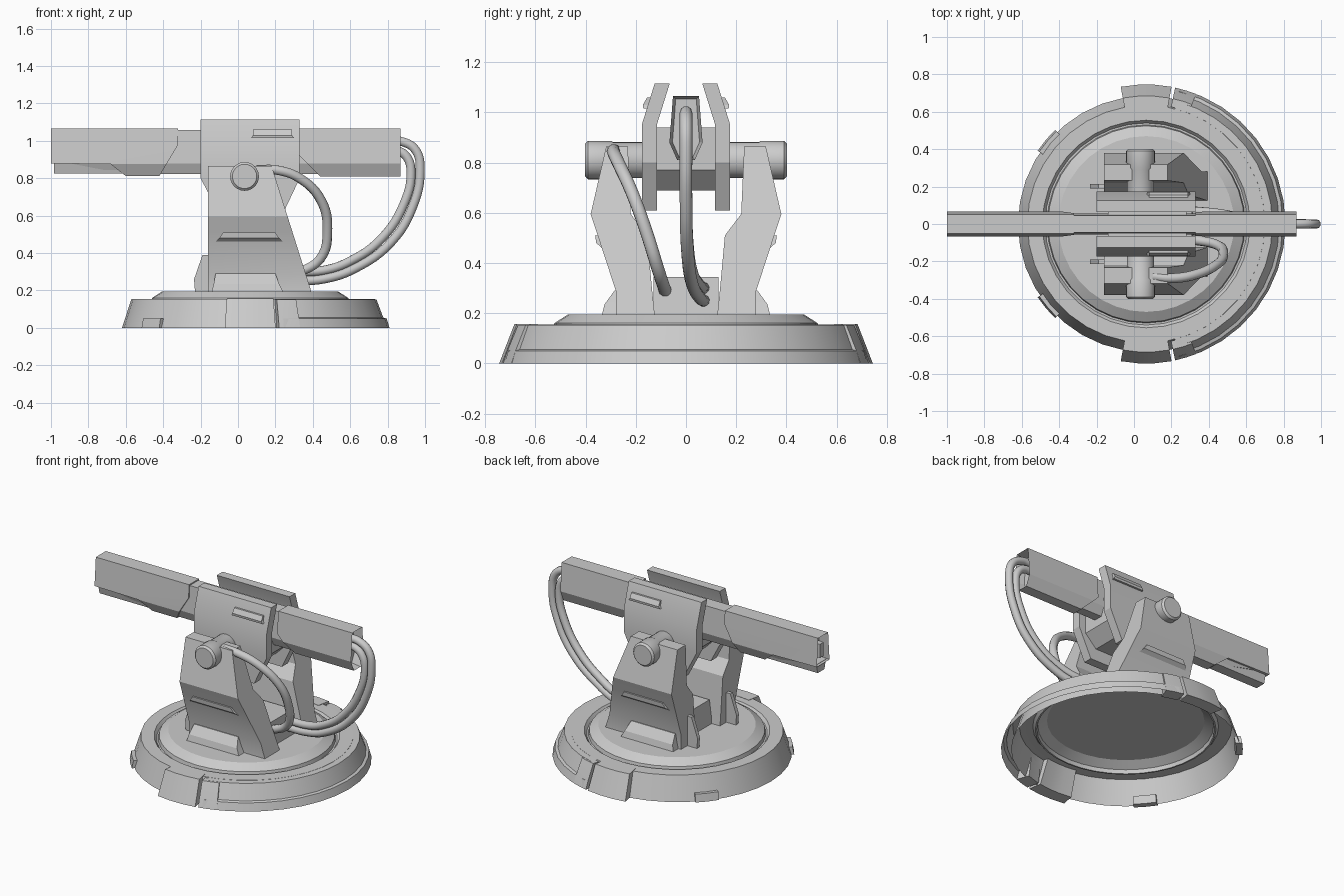
import bpy, bmesh, math
from mathutils import Vector

if "Cube" in bpy.data.objects:
    bpy.data.objects.remove(bpy.data.objects["Cube"])

CX = 0.065  # base centre in x


def finish(name, bm, angle=30):
    bmesh.ops.recalc_face_normals(bm, faces=bm.faces)
    me = bpy.data.meshes.new(name)
    bm.to_mesh(me)
    bm.free()
    ob = bpy.data.objects.new(name, me)
    bpy.context.collection.objects.link(ob)
    bpy.ops.object.select_all(action='DESELECT')
    ob.select_set(True)
    bpy.context.view_layer.objects.active = ob
    bpy.ops.object.shade_smooth_by_angle(angle=math.radians(angle))
    return ob


def stack(name, rows, side=1, hollow_x=None):
    """Solid from stacked rectangles (z, x0, x1, y0, y1); optional recess in the end at hollow_x."""
    bm = bmesh.new()
    loops = [[bm.verts.new((x, y * side, z)) for x, y in ((a, c), (b, c), (b, d), (a, d))]
             for z, a, b, c, d in rows]
    for lo, hi in zip(loops, loops[1:]):
        for i in range(4):
            j = (i + 1) % 4
            bm.faces.new((lo[i], lo[j], hi[j], hi[i]))
    bm.faces.new(loops[0])
    bm.faces.new(loops[-1])
    bmesh.ops.recalc_face_normals(bm, faces=bm.faces)
    if hollow_x is not None:
        end = [f for f in bm.faces if all(abs(v.co.x - hollow_x) < 1e-4 for v in f.verts)]
        bmesh.ops.inset_region(bm, faces=end, thickness=0.012, use_even_offset=True)
        s = 1 if hollow_x < 0 else -1
        bmesh.ops.translate(bm, verts=list({v for f in end for v in f.verts}),
                            vec=(0.06 * s, 0, 0))
    return finish(name, bm, 20)


def centred(rows):
    return [(z, a, b, -h, h) for z, a, b, h in rows]


def lathe(name, profile, a0=0, a1=360, steps=36, closed=False):
    """Sweep an (r, z) profile about the base centre between two angles."""
    bm = bmesh.new()
    rings = []
    for i in range(steps + 1):
        t = math.radians(a0 + (a1 - a0) * i / steps)
        rings.append([bm.verts.new((CX + r * math.cos(t), r * math.sin(t), z)) for r, z in profile])
    n = len(profile)
    for p, q in zip(rings, rings[1:]):
        for k in range(n if closed else n - 1):
            m = (k + 1) % n
            bm.faces.new((p[k], p[m], q[m], q[k]))
    if closed:
        bm.faces.new(rings[0])
        bm.faces.new(rings[-1])
    bmesh.ops.remove_doubles(bm, verts=bm.verts, dist=1e-5)
    return finish(name, bm)


def rod_y(name, x, z, pts, seg=24):
    """Turned rod along y from (y, radius) points."""
    bm = bmesh.new()
    rings = [[bm.verts.new((x + r * math.cos(2 * math.pi * i / seg), y,
                            z + r * math.sin(2 * math.pi * i / seg))) for i in range(seg)]
             for y, r in pts]
    for p, q in zip(rings, rings[1:]):
        for i in range(seg):
            j = (i + 1) % seg
            bm.faces.new((p[i], p[j], q[j], q[i]))
    bm.faces.new(rings[0])
    bm.faces.new(rings[-1])
    return finish(name, bm)


def hose(name, pts, r):
    cu = bpy.data.curves.new(name, 'CURVE')
    cu.dimensions = '3D'
    cu.bevel_depth = r
    cu.bevel_resolution = 3
    cu.resolution_u = 6
    cu.use_fill_caps = True
    sp = cu.splines.new('BEZIER')
    sp.bezier_points.add(len(pts) - 1)
    for b, p in zip(sp.bezier_points, pts):
        b.co = Vector(p)
        b.handle_left_type = b.handle_right_type = 'AUTO'
    ob = bpy.data.objects.new(name, cu)
    bpy.context.collection.objects.link(ob)


# base: sloped skirt, groove and raised turntable, open underneath
lathe("base_ring", [(0.685, 0), (0.635, 0.155), (0.555, 0.155), (0.54, 0.135), (0.53, 0.135),
                    (0.525, 0.16), (0.47, 0.195), (0, 0.195)])
# wider flared skirt over the rear part of the base
lathe("rear_skirt", [(0.745, 0), (0.73, 0.05), (0.712, 0.055), (0.675, 0.153), (0.6, 0.155)],
      -76, 76, 16)
# clamps and small feet on both sides
for s, tag in ((1, "left"), (-1, "right")):
    lathe("base_clamp_" + tag, [(0.746, 0), (0.685, 0.157), (0.6, 0.157), (0.66, 0)],
          s * 79.5, s * 100.5, 3, True)
    lathe("clamp_lip_" + tag, [(0.745, 0), (0.728, 0.05), (0.685, 0.152), (0.64, 0.152), (0.66, 0)],
          s * 69, s * 78, 2, True)
    lathe("base_foot_" + tag, [(0.70, 0), (0.69, 0.05), (0.65, 0.05), (0.66, 0)],
          s * 134, s * 146, 2, True)

    # support arm with sloping rear edge
    edge = lambda z: 0.18 + (0.865 - z) * 0.316
    stack("support_arm_" + tag, [(z, -0.16, edge(z), a, b) for z, a, b in (
        (0.195, 0.125, 0.28), (0.29, 0.135, 0.28), (0.51, 0.155, 0.352),
        (0.595, 0.22, 0.38), (0.865, 0.232, 0.318))], s)
    stack("arm_ridge_" + tag, [(0.46, -0.12, 0.24, 0.3, 0.335), (0.48, -0.1, 0.22, 0.3, 0.358),
                               (0.51, -0.08, 0.2, 0.3, 0.362)], s)
    stack("arm_fin_" + tag, [(0.195, -0.23, -0.15, 0.19, 0.215), (0.26, -0.235, -0.15, 0.19, 0.215),
                             (0.39, -0.19, -0.15, 0.19, 0.215)], s)
    stack("arm_foot_" + tag, [(0.195, -0.14, 0.24, 0.2, 0.335), (0.235, -0.13, 0.22, 0.2, 0.325),
                              (0.29, -0.12, 0.2, 0.2, 0.285)], s)
    # cheek plate bent inwards at the top
    stack("cheek_plate_" + tag, [(0.61, -0.1, 0.24, 0.115, 0.175), (0.8, -0.2, 0.33, 0.115, 0.175),
                                 (0.955, -0.2, 0.33, 0.115, 0.175),
                                 (1.115, -0.2, 0.33, 0.065, 0.125)], s)
    stack("cheek_ridge_" + tag, [(1.015, 0.07, 0.3, 0.13, 0.17), (1.03, 0.08, 0.29, 0.13, 0.172),
                                 (1.06, 0.08, 0.29, 0.12, 0.155)], s)

# axle with rounded ends, and the hub block it carries
rod_y("axle", 0.035, 0.81, [(-0.402, 0.065), (-0.39, 0.077), (-0.3, 0.077), (-0.29, 0.072),
                            (0.29, 0.072), (0.3, 0.077), (0.39, 0.077), (0.402, 0.065)])
stack("hub_block", centred([(0.69, -0.06, 0.2, 0.115), (0.77, -0.14, 0.28, 0.115),
                            (0.94, -0.14, 0.28, 0.115)]))
# hose junction between the arms
stack("junction_block", centred([(0.195, -0.1, 0.33, 0.13), (0.345, -0.08, 0.31, 0.13)]))

# barrel: slim core with front and rear shells
stack("barrel_core", centred([(0.822, -0.6, 0.6, 0.03), (0.88, -0.9, 0.8, 0.055),
                              (1.057, -0.9, 0.8, 0.045)]))
stack("front_shell", centred([(0.812, -0.6, -0.42, 0.035), (0.875, -0.68, -0.383, 0.066),
                              (0.88, -1, -0.38, 0.066), (0.98, -1, -0.32, 0.058),
                              (1.065, -1, -0.32, 0.052)]), hollow_x=-1)
stack("under_rail", centred([(0.825, -0.985, -0.58, 0.035), (0.885, -0.985, -0.58, 0.05)]))
stack("muzzle_core", centred([(0.92, -0.99, -0.9, 0.02), (1.01, -0.99, -0.9, 0.02)]))
stack("rear_shell", centred([(0.81, 0.44, 0.87, 0.035), (0.88, 0.37, 0.87, 0.066),
                             (0.92, 0.33, 0.87, 0.063), (1.065, 0.33, 0.87, 0.052)]), hollow_x=0.87)

# hoses: two from the rear of the barrel, one from the arm
hose("outer_hose", [(0.80, 0, 1.0), (0.88, 0, 0.995), (0.95, 0, 0.95), (0.974, 0, 0.84),
                    (0.935, 0, 0.65), (0.82, 0.005, 0.46), (0.62, 0.025, 0.315),
                    (0.46, 0.055, 0.262), (0.31, 0.07, 0.25)], 0.025)
hose("inner_hose", [(0.80, 0, 0.95), (0.86, 0, 0.945), (0.905, 0, 0.91), (0.925, 0, 0.83),
                    (0.89, 0, 0.67), (0.77, 0.005, 0.48), (0.6, 0.025, 0.357),
                    (0.46, 0.055, 0.308), (0.29, 0.07, 0.3)], 0.025)
hose("arm_hose", [(0.1, -0.28, 0.845), (0.2, -0.29, 0.845), (0.33, -0.27, 0.80),
                  (0.445, -0.215, 0.68), (0.478, -0.16, 0.53), (0.44, -0.11, 0.37),
                  (0.29, -0.08, 0.28)], 0.026)
